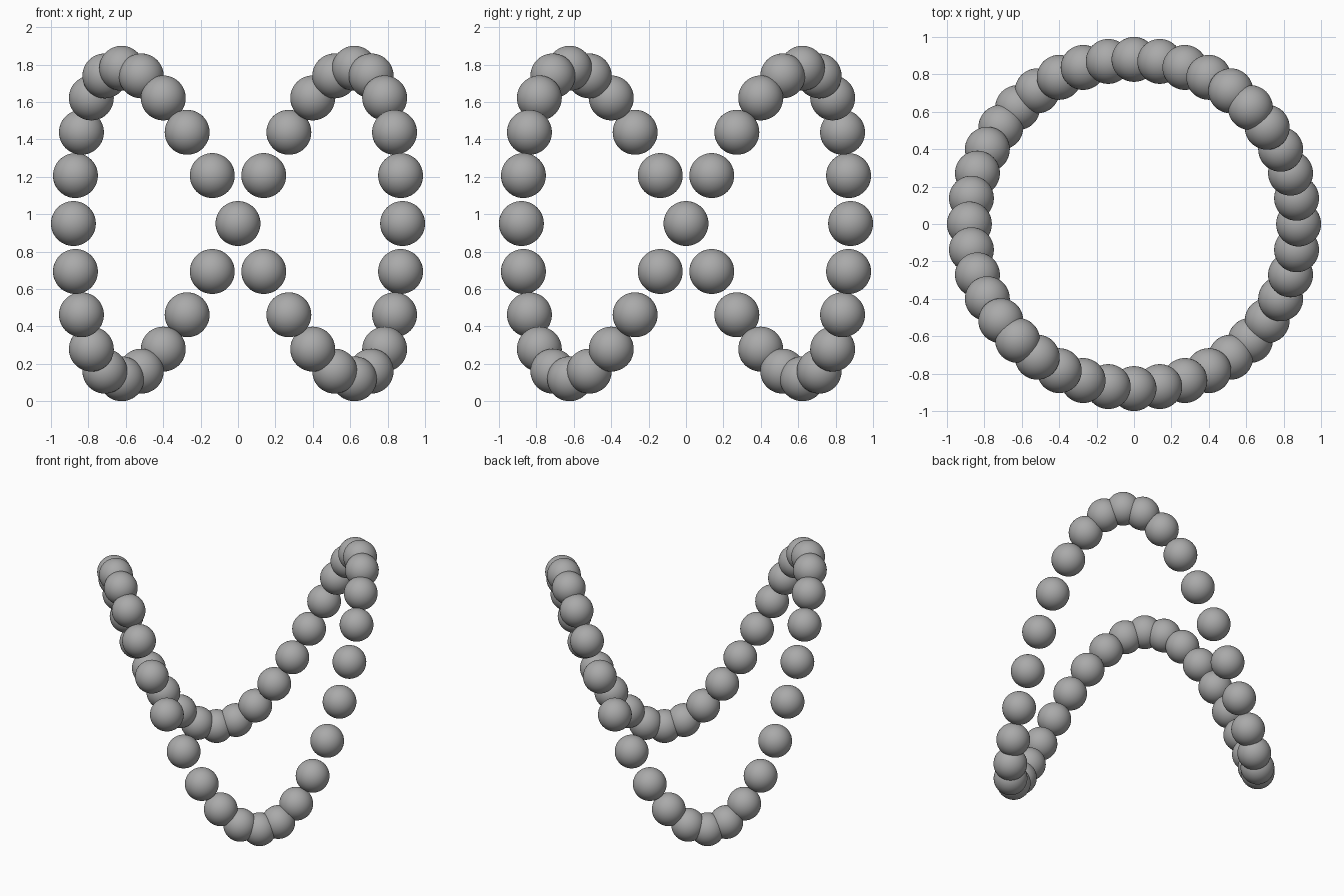
import bpy, bmesh, math
from mathutils import Matrix

if "Cube" in bpy.data.objects:
    bpy.data.objects.remove(bpy.data.objects["Cube"])

COUNT = 40      # beads around the ring
RING = 0.88     # ring radius seen from above
BEAD = 0.12     # bead radius
WAVE = 0.83     # height of the two-wave ripple
MID = WAVE + BEAD

grey = bpy.data.materials.new("mid grey")
grey.diffuse_color = (0.40, 0.40, 0.40, 1)
grey.use_nodes = True
grey.node_tree.nodes["Principled BSDF"].inputs["Base Color"].default_value = grey.diffuse_color

# One shared smooth bead mesh
mesh = bpy.data.meshes.new("bead")
bm = bmesh.new()
bmesh.ops.create_uvsphere(bm, u_segments=48, v_segments=24, radius=BEAD)
for f in bm.faces:
    f.smooth = True
bm.to_mesh(mesh)
bm.free()
mesh.materials.append(grey)

# Beads around a saddle-shaped ring
for i in range(COUNT):
    t = 2 * math.pi * i / COUNT
    bead = bpy.data.objects.new(f"bead_{i + 1:02d}", mesh)
    bead.location = (RING * math.cos(t), RING * math.sin(t), MID + WAVE * math.sin(2 * t))
    bpy.context.collection.objects.link(bead)
